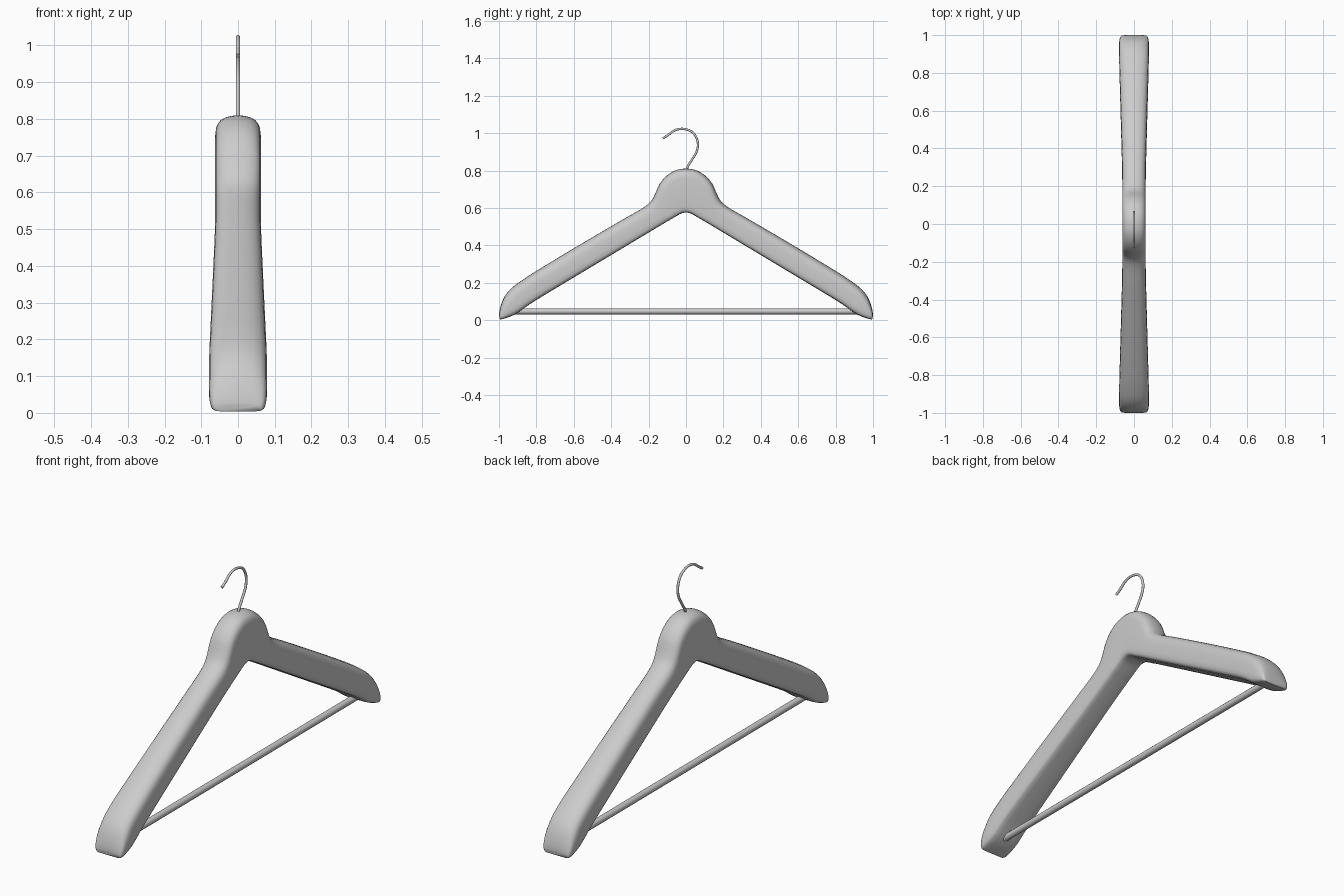
import bpy
import bmesh
from mathutils import Vector

if "Cube" in bpy.data.objects:
    bpy.data.objects.remove(bpy.data.objects["Cube"])


def catmull(pts, steps):
    """Smooth curve through points of any dimension."""
    out = []
    n = len(pts)
    for i in range(n - 1):
        p0, p1, p2, p3 = pts[max(i - 1, 0)], pts[i], pts[i + 1], pts[min(i + 2, n - 1)]
        for s in range(steps):
            t = s / steps
            out.append([0.5 * (2 * b + (c - a) * t + (2 * a - 5 * b + 4 * c - d) * t * t
                               + (3 * b - a - 3 * c + d) * t ** 3)
                        for a, b, c, d in zip(p0, p1, p2, p3)])
    out.append(list(pts[-1]))
    return out


def tube(name, points, radius, spline_type):
    cu = bpy.data.curves.new(name, 'CURVE')
    cu.dimensions = '3D'
    cu.bevel_depth = radius
    cu.bevel_resolution = 4
    cu.use_fill_caps = True
    sp = cu.splines.new(spline_type)
    sp.points.add(len(points) - 1)
    for p, co in zip(sp.points, points):
        p.co = (*co, 1)
    ob = bpy.data.objects.new(name, cu)
    bpy.context.collection.objects.link(ob)
    return ob


# Body stations: top y, top z, bottom y, bottom z, half width
half = [
    (0.00, 0.810, 0.00, 0.575, 0.062),
    (0.05, 0.803, 0.025, 0.570, 0.062),
    (0.10, 0.775, 0.05, 0.557, 0.062),
    (0.14, 0.730, 0.075, 0.542, 0.062),
    (0.165, 0.675, 0.10, 0.528, 0.062),
    (0.19, 0.632, 0.13, 0.510, 0.062),
    (0.24, 0.594, 0.17, 0.486, 0.062),
    (0.34, 0.537, 0.26, 0.432, 0.063),
    (0.60, 0.384, 0.53, 0.270, 0.070),
    (0.80, 0.263, 0.75, 0.138, 0.076),
    (0.865, 0.221, 0.84, 0.082, 0.078),
    (0.93, 0.174, 0.895, 0.042, 0.079),
    (0.968, 0.130, 0.93, 0.023, 0.079),
    (0.988, 0.085, 0.96, 0.012, 0.077),
    (0.998, 0.045, 0.985, 0.005, 0.072),
    (1.00, 0.022, 0.995, 0.004, 0.062),
]
stations = [(-a, b, -c, d, w) for a, b, c, d, w in reversed(half[1:])] + half

# Cross-section: crowned top and softer-cornered flat underside (x fraction, inset)
top = [(0, 0), (0.3, 0.002), (0.55, 0.006), (0.75, 0.013), (0.88, 0.022), (0.96, 0.034), (1, 0.055)]
bottom = [(1, 0.035), (0.97, 0.017), (0.9, 0.007), (0.78, 0.002), (0.5, 0), (0, 0)]

bm = bmesh.new()
rings = []
for ty, tz, by, bz, w in catmull(stations, 3):
    t, b = Vector((0, ty, tz)), Vector((0, by, bz))
    h = (t - b).length
    k = min(1, h / 0.12)
    d = (b - t) / h
    side = [(f * w, t + d * i * k) for f, i in top] + [(f * w, b - d * i * k) for f, i in bottom]
    loop = side + [(-x, p) for x, p in reversed(side[1:-1])]
    rings.append([bm.verts.new((x, p.y, p.z)) for x, p in loop])
for r, s in zip(rings, rings[1:]):
    for i in range(len(r)):
        j = (i + 1) % len(r)
        bm.faces.new((r[i], r[j], s[j], s[i]))
bm.faces.new(rings[0])
bm.faces.new(rings[-1])
bmesh.ops.recalc_face_normals(bm, faces=bm.faces)
me = bpy.data.meshes.new("hanger_body")
bm.to_mesh(me)
bm.free()
body = bpy.data.objects.new("hanger_body", me)
bpy.context.collection.objects.link(body)
bpy.context.view_layer.objects.active = body
body.select_set(True)
bpy.ops.object.shade_smooth_by_angle(angle=0.8)

# Trouser bar between the arm ends
tube("trouser_bar", [(0, -0.93, 0.047), (0, 0.93, 0.047)], 0.016, 'POLY')

# Wire hook
hook = [(0, 0.78), (0.006, 0.815), (0.03, 0.855), (0.054, 0.895), (0.064, 0.935), (0.056, 0.975),
        (0.034, 1.005), (0, 1.02), (-0.035, 1.022), (-0.068, 1.011), (-0.095, 0.99), (-0.124, 0.972)]
tube("wire_hook", [(0, y, z) for y, z in catmull(hook, 4)], 0.006, 'POLY')
